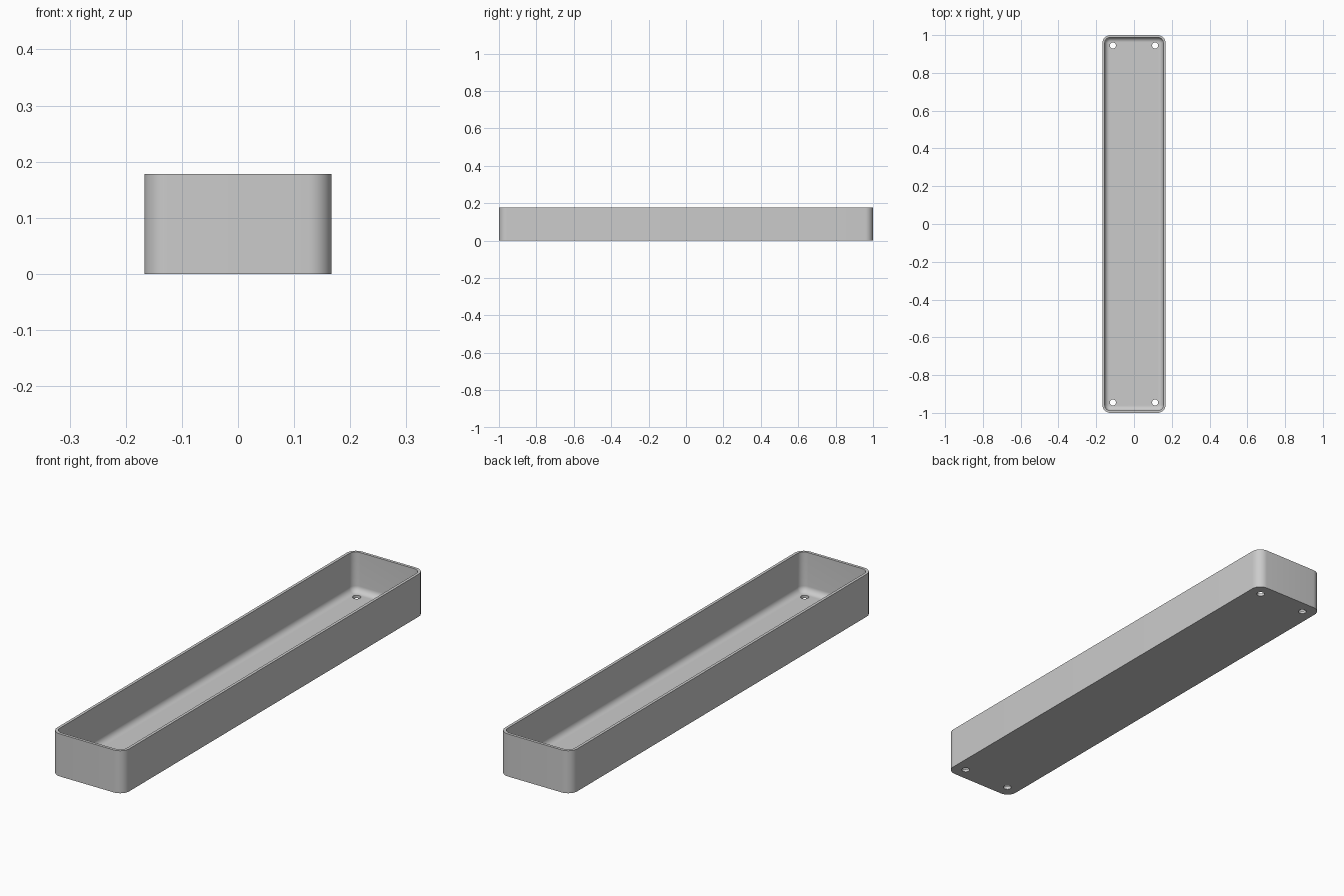
import bpy
import bmesh
from math import sin, cos, pi

HALF_X, HALF_Y, HEIGHT = 0.167, 1.0, 0.178
WALL, FLOOR, CORNER, FILLET = 0.012, 0.012, 0.042, 0.025
HOLE_X, HOLE_Y, HOLE_R = 0.112, 0.945, 0.016
STEPS = 10

if "Cube" in bpy.data.objects:
    bpy.data.objects.remove(bpy.data.objects["Cube"], do_unlink=True)

grey = bpy.data.materials.new("grey_plastic")
grey.use_nodes = True
grey.diffuse_color = (0.6, 0.6, 0.6, 1)
grey.node_tree.nodes["Principled BSDF"].inputs["Base Color"].default_value = grey.diffuse_color


def rounded_ring(bm, inset, z):
    """Rounded rectangle of vertices, inset from the outer wall."""
    r = CORNER - inset
    ring = []
    for quarter, (sx, sy) in enumerate([(1, 1), (-1, 1), (-1, -1), (1, -1)]):
        for i in range(STEPS + 1):
            a = (quarter + i / STEPS) * pi / 2
            ring.append(bm.verts.new((sx * (HALF_X - CORNER) + r * cos(a),
                                      sy * (HALF_Y - CORNER) + r * sin(a), z)))
    return ring


# Tray shell: outer wall, rim, inner wall, rounded inner foot, floor
sections = [(0, 0), (0, HEIGHT), (WALL, HEIGHT)]
for i in range(STEPS + 1):
    a = i / STEPS * pi / 2
    sections.append((WALL + FILLET * (1 - cos(a)), FLOOR + FILLET * (1 - sin(a))))

bm = bmesh.new()
rings = [rounded_ring(bm, *s) for s in sections]
for low, high in zip(rings, rings[1:]):
    for i in range(len(low)):
        j = (i + 1) % len(low)
        bm.faces.new((low[i], low[j], high[j], high[i]))
bm.faces.new(rings[0][::-1])
bm.faces.new(rings[-1])
bmesh.ops.recalc_face_normals(bm, faces=bm.faces)
mesh = bpy.data.meshes.new("tray")
bm.to_mesh(mesh)
bm.free()
mesh.materials.append(grey)
tray = bpy.data.objects.new("tray", mesh)
bpy.context.collection.objects.link(tray)

# Screw holes through the floor corners
bm = bmesh.new()
for sx in (-1, 1):
    for sy in (-1, 1):
        hole = bmesh.ops.create_cone(bm, cap_ends=True, segments=32, radius1=HOLE_R,
                                     radius2=HOLE_R, depth=0.1)
        bmesh.ops.translate(bm, verts=hole["verts"], vec=(sx * HOLE_X, sy * HOLE_Y, 0))
mesh = bpy.data.meshes.new("hole_cutter")
bm.to_mesh(mesh)
bm.free()
mesh.materials.append(grey)
cutter = bpy.data.objects.new("hole_cutter", mesh)
cutter.hide_render = True
bpy.context.collection.objects.link(cutter)

cut = tray.modifiers.new("screw_holes", 'BOOLEAN')
cut.operation = 'DIFFERENCE'
cut.solver = 'EXACT'
cut.object = cutter
bpy.ops.object.select_all(action='DESELECT')
tray.select_set(True)
bpy.context.view_layer.objects.active = tray
bpy.ops.object.modifier_apply(modifier=cut.name)
bpy.data.objects.remove(cutter, do_unlink=True)
bpy.ops.object.shade_smooth_by_angle(angle=pi / 6)
